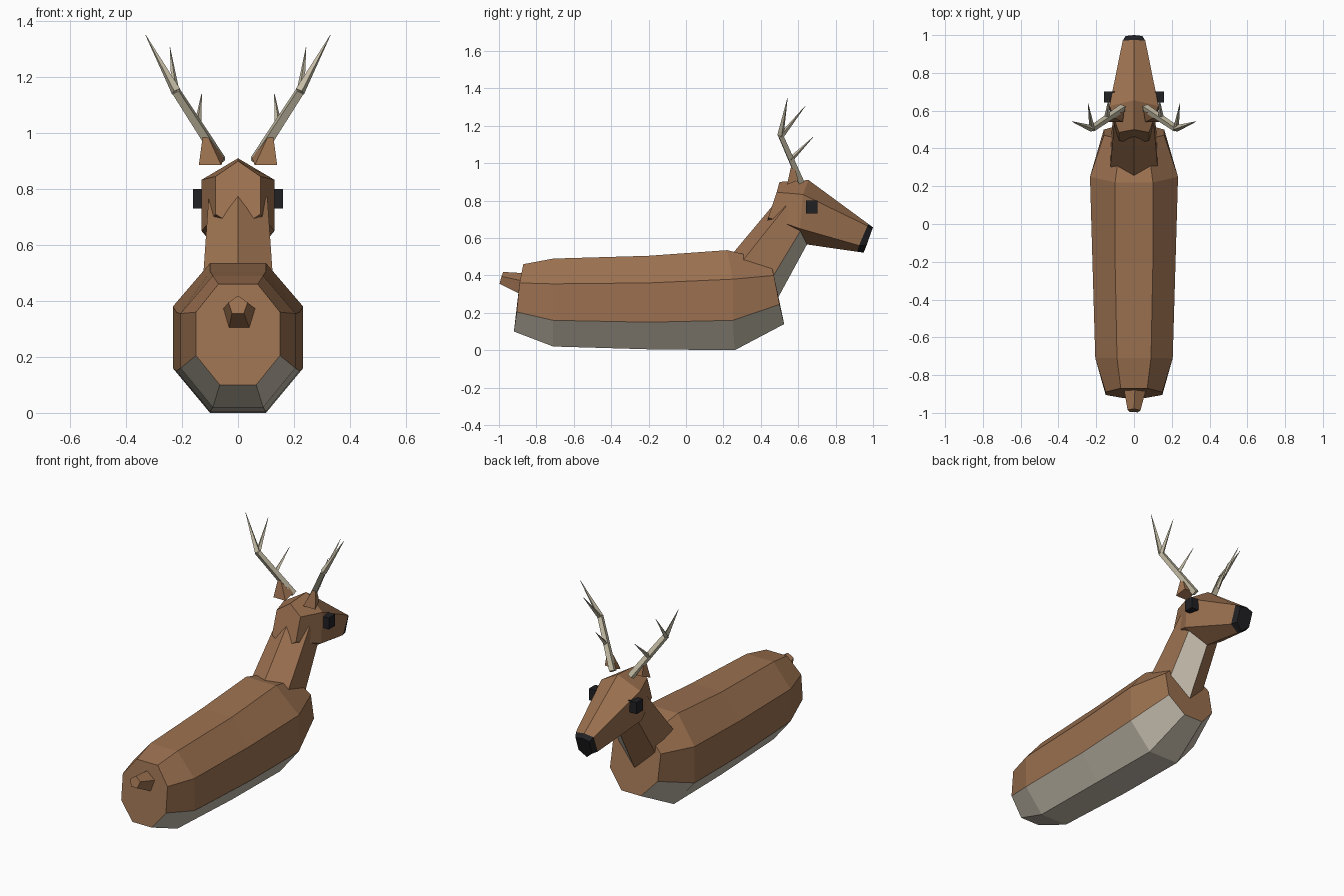
import bpy, bmesh
from mathutils import Vector

if "Cube" in bpy.data.objects:
    bpy.data.objects.remove(bpy.data.objects["Cube"])


def material(name, rgb):
    m = bpy.data.materials.new(name)
    m.diffuse_color = (*rgb, 1)
    m.use_nodes = True
    m.node_tree.nodes["Principled BSDF"].inputs["Base Color"].default_value = m.diffuse_color
    return m


BROWN = material("brown", (0.33, 0.165, 0.08))
CREAM = material("cream", (0.56, 0.51, 0.42))
BONE = material("bone", (0.56, 0.51, 0.38))
BLACK = material("black", (0.015, 0.015, 0.018))


def finish(name, bm, mats):
    bmesh.ops.recalc_face_normals(bm, faces=bm.faces)
    me = bpy.data.meshes.new(name)
    bm.to_mesh(me)
    bm.free()
    for m in mats:
        me.materials.append(m)
    ob = bpy.data.objects.new(name, me)
    bpy.context.collection.objects.link(ob)
    return ob


def loft(name, halves, mats, under=()):
    """Skin half rings (top to bottom on +x), mirrored; 'under' = half segments using 2nd material."""
    bm = bmesh.new()
    rings = []
    for half in halves:
        full = list(half) + [(-x, y, z) for x, y, z in reversed(half) if x > 0]
        rings.append([bm.verts.new(p) for p in full])
    n, h = len(rings[0]), len(halves[0])
    pointed = halves[0][0][0] == 0
    last = n if pointed else n - 1
    for a, b in zip(rings, rings[1:]):
        for i in range(n):
            f = bm.faces.new((a[i], a[(i + 1) % n], b[(i + 1) % n], b[i]))
            seg = i if i < h else last - 1 - i
            f.material_index = int(seg in under)
    bm.faces.new(rings[0])
    bm.faces.new(rings[-1])
    return finish(name, bm, mats)


def add_spike(bm, points, radii, sides=4):
    """Faceted tapering rod through points, joined segment by segment."""
    for (p, q), (r0, r1) in zip(zip(points, points[1:]), zip(radii, radii[1:])):
        p, q = Vector(p), Vector(q)
        d = q - p
        geo = bmesh.ops.create_cone(bm, cap_ends=True, segments=sides, radius1=r0,
                                    radius2=r1, depth=d.length)
        rot = d.to_track_quat('Z', 'Y').to_matrix()
        for v in geo['verts']:
            v.co = rot @ v.co + (p + q) / 2
    bmesh.ops.remove_doubles(bm, verts=bm.verts, dist=0.0005)


# Octagonal body with pale belly
loft("body", [
    [(.07, -.87, .46), (.15, -.89, .36), (.15, -.905, .205), (.065, -.92, .10)],
    [(.09, -.71, .49), (.205, -.71, .355), (.205, -.71, .16), (.09, -.71, .02)],
    [(.10, -.20, .505), (.22, -.20, .36), (.22, -.20, .15), (.10, -.20, .005)],
    [(.10, .22, .535), (.233, .25, .38), (.233, .25, .16), (.10, .26, 0)],
    [(.07, .45, .48), (.16, .47, .40), (.16, .50, .245), (.065, .525, .14)],
], [BROWN, CREAM], under=(2, 3))

# Hexagonal neck with pale throat
loft("neck", [
    [(0, .235, .50), (.127, .28, .45), (.125, .42, .32), (0, .47, .24)],
    [(0, .49, .805), (.105, .535, .77), (.105, .625, .66), (0, .66, .59)],
], [BROWN, CREAM], under=(2,))

# Head and snout
loft("head", [
    [(0, .50, .90), (.08, .485, .845), (.08, .44, .71), (0, .43, .66)],
    [(0, .655, .91), (.13, .625, .833), (.13, .61, .65), (0, .65, .565)],
    [(0, .975, .675), (.06, .97, .665), (.055, .925, .56), (0, .915, .527)],
], [BROWN])

# Nose cap
loft("nose", [
    [(0, .975, .675), (.06, .97, .665), (.055, .925, .56), (0, .915, .527)],
    [(0, 1.0, .657), (.045, .995, .645), (.045, .965, .56), (0, .95, .522)],
], [BLACK])

# Five-sided stub tail
bm = bmesh.new()
add_spike(bm, [(.005, -.87, .35), (0, -.988, .384)], [.064, .036], 5)
finish("tail", bm, [BROWN])

for side, s in (("right", 1), ("left", -1)):
    # Eye block
    bm = bmesh.new()
    bmesh.ops.create_cube(bm, size=1)
    for v in bm.verts:
        v.co = (s * (.125 + v.co.x * .07), .672 + v.co.y * .06, .765 + v.co.z * .07)
    finish("eye_" + side, bm, [BLACK])

    # Ear
    bm = bmesh.new()
    base = [bm.verts.new((s * x, y, z)) for x, y, z in
            ((.14, .54, .885), (.06, .54, .885), (.05, .60, .91), (.125, .60, .91))]
    tip = bm.verts.new((s * .122, .57, 1.02))
    bm.faces.new(base)
    for i in range(4):
        bm.faces.new((base[i], base[(i + 1) % 4], tip))
    finish("ear_" + side, bm, [BROWN])

    # Antler beam with two tines
    bm = bmesh.new()
    for pts, radii in (
        ([(.06, .615, .90), (.222, .505, 1.15), (.33, .543, 1.35)], [.022, .018, .001]),
        ([(.222, .505, 1.14), (.243, .637, 1.305)], [.015, .001]),
        ([(.145, .56, 1.02), (.13, .68, 1.14)], [.014, .001]),
    ):
        add_spike(bm, [(s * x, y, z) for x, y, z in pts], radii)
    finish("antler_" + side, bm, [BONE])
